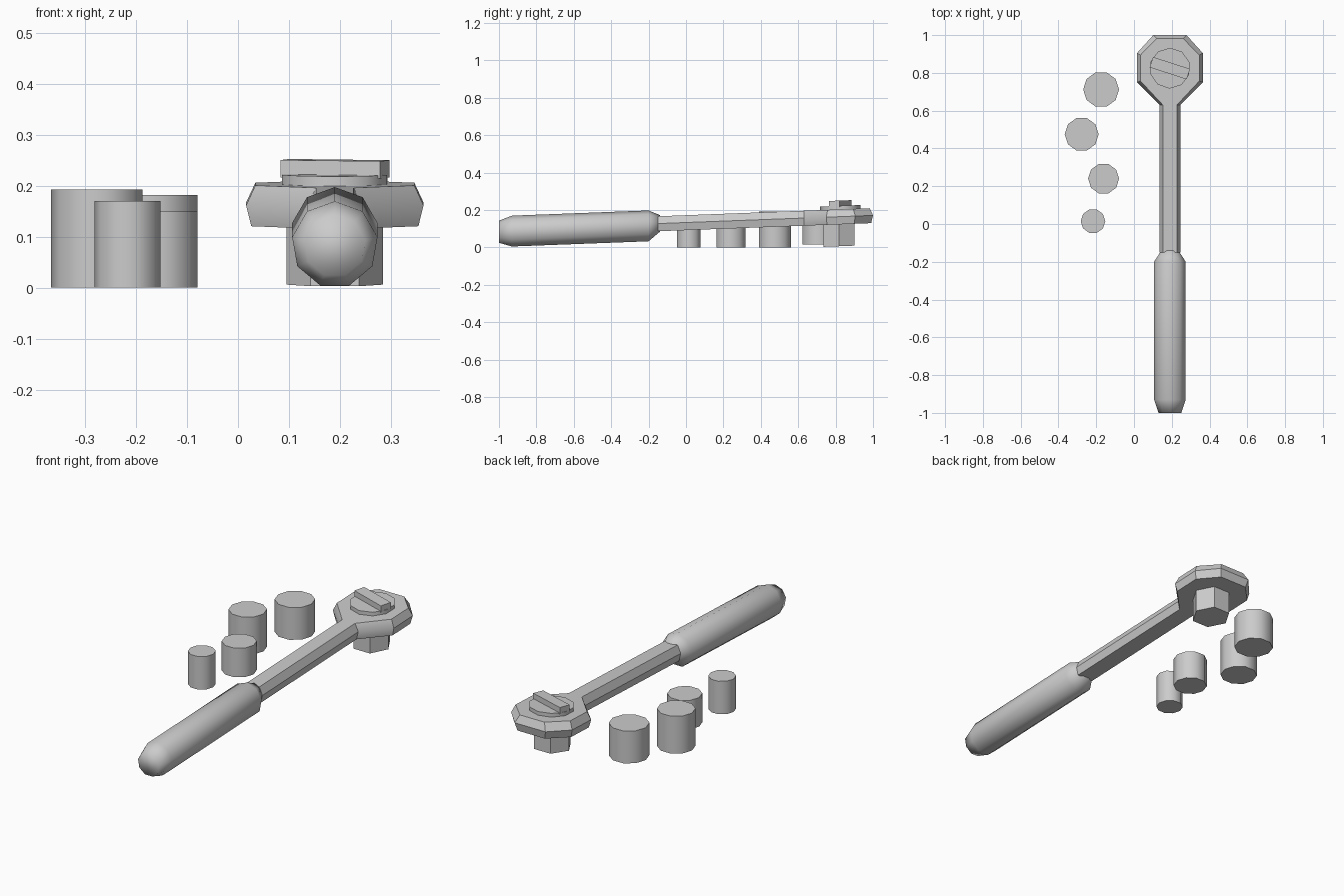
import bpy, bmesh
from math import sin, cos, pi, radians
from mathutils import Matrix, Vector

cube = bpy.data.objects.get("Cube")
if cube:
    bpy.data.objects.remove(cube)

steel = bpy.data.materials.new("grey_steel")
GREY = (0.6, 0.6, 0.6, 1)
steel.diffuse_color = GREY
steel.use_nodes = True
steel.node_tree.nodes["Principled BSDF"].inputs["Base Color"].default_value = GREY

WRENCH_X, HEAD_Y, SLOPE = 0.19, 0.825, 0.038


def loft(name, rings, smooth, tilt=False):
    """Skin a stack of closed rings, cap both ends, optionally lean it with the wrench."""
    bm = bmesh.new()
    loops = [[bm.verts.new(p) for p in ring] for ring in rings]
    n = len(loops[0])
    for a, b in zip(loops, loops[1:]):
        for i in range(n):
            j = (i + 1) % n
            bm.faces.new((a[i], a[j], b[j], b[i]))
    bm.faces.new(loops[0][::-1])
    bm.faces.new(loops[-1])
    bmesh.ops.recalc_face_normals(bm, faces=bm.faces)
    if tilt:
        for v in bm.verts:
            v.co.z += SLOPE * v.co.y
    me = bpy.data.meshes.new(name)
    bm.to_mesh(me)
    bm.free()
    me.materials.append(steel)
    ob = bpy.data.objects.new(name, me)
    bpy.context.collection.objects.link(ob)
    bpy.ops.object.select_all(action='DESELECT')
    ob.select_set(True)
    bpy.context.view_layer.objects.active = ob
    bpy.ops.object.shade_smooth_by_angle(angle=radians(smooth))
    return ob


def disc(x, y, z, r, sides, turn=0.0):
    return [(x + r * cos(turn + 2 * pi * i / sides),
             y + r * sin(turn + 2 * pi * i / sides), z) for i in range(sides)]


def prism(name, x, y, r, z0, z1, sides, turn=0.0, smooth=45, tilt=False):
    return loft(name, [disc(x, y, z, r, sides, turn) for z in (z0, z1)], smooth, tilt)


# Grip: nine-sided, tapered at both ends
grip = []
for y, r, lift in ((-1, 0.061, 0), (-0.93, 0.085, 0), (-0.2, 0.085, 0), (-0.14, 0.046, 0.012)):
    grip.append([(WRENCH_X + x, y, 0.12 + lift + z) for x, z, _ in disc(0, 0, 0, r, 9, pi / 2)])
loft("grip", grip, 75, True)

# Head and shaft: one mirrored outline, widest at mid height
# Each point: half width, y, and how far it moves in y per unit of inset
half = [(0.055, -0.15, 0), (0.055, 0.63, 0), (0.174, 0.75, 0.4),
        (0.174, 0.905, -0.6), (0.088, 1.0, -1)]


def outline(z, inset):
    right = [(WRENCH_X + w - inset, y + k * inset, z) for w, y, k in half]
    return right + [(2 * WRENCH_X - x, y, z) for x, y, z in reversed(right)]


loft("head_and_shaft", [outline(0.092, 0.01), outline(0.133, 0), outline(0.172, 0.018)], 35, True)

# Dial and thumb bar on top of the head
prism("dial", WRENCH_X, HEAD_Y, 0.108, 0.16, 0.191, 10, 0.3, 45, True)
spin = Matrix.Rotation(radians(-18), 3, 'Z')
corners = [(-0.103, -0.029), (0.103, -0.029), (0.103, 0.029), (-0.103, 0.029)]
bar = []
for z in (0.185, 0.219):
    bar.append([spin @ Vector((x, y, z)) + Vector((WRENCH_X, HEAD_Y, 0)) for x, y in corners])
loft("thumb_bar", bar, 30, True)

# Hexagonal drive under the head
prism("drive", WRENCH_X, 0.818, 0.095, -0.025, 0.11, 6, 0, 30, True)

# Loose sockets
for name, x, y, r, z0, z1 in (
        ("socket_one", -0.174, 0.712, 0.095, 0.015, 0.182),
        ("socket_two", -0.277, 0.475, 0.09, 0, 0.193),
        ("socket_three", -0.161, 0.24, 0.082, 0, 0.15),
        ("socket_four", -0.217, 0.015, 0.065, 0, 0.17)):
    prism(name, x, y, r, z0, z1, 10)
